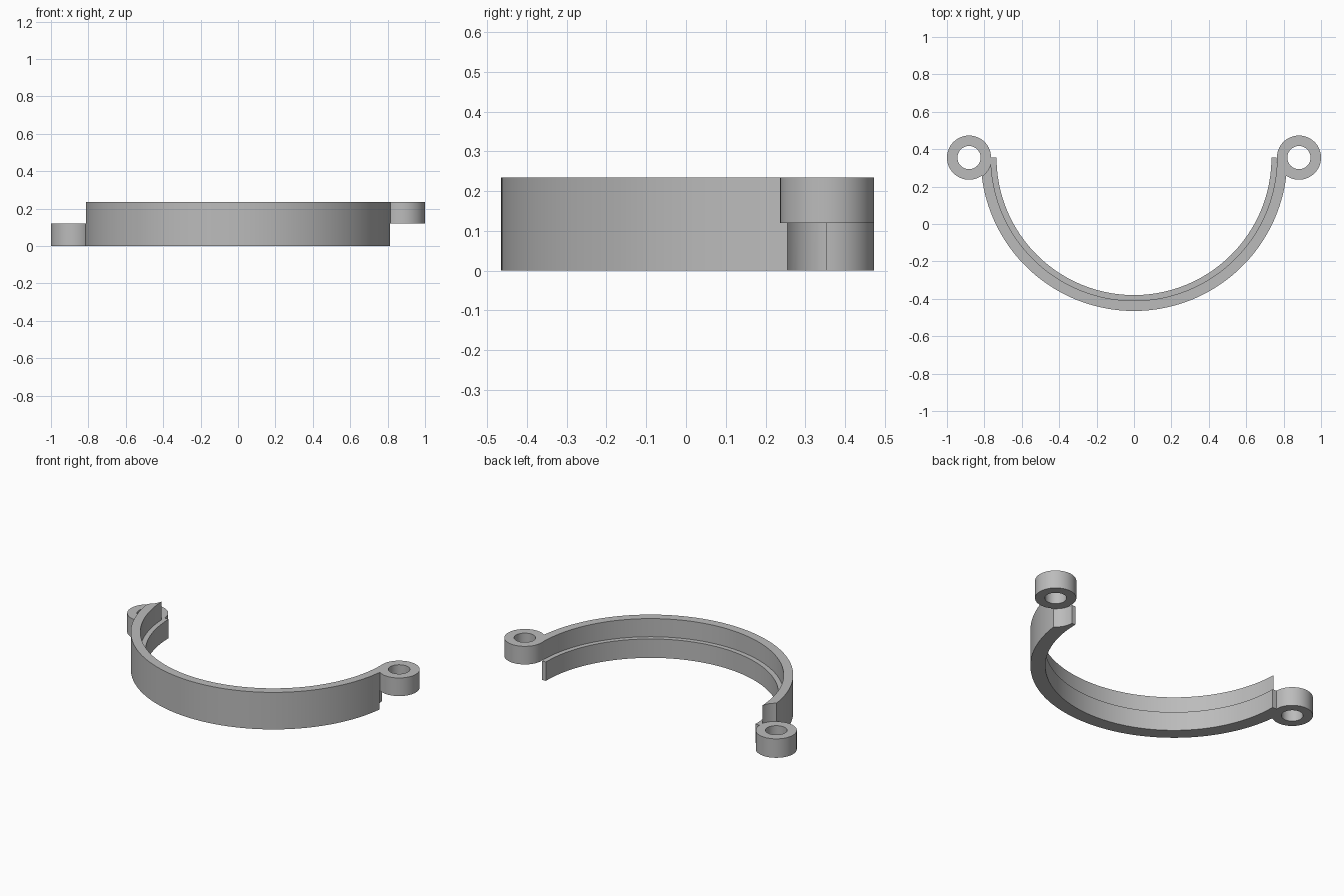
import bpy
import bmesh
import math

cube = bpy.data.objects.get("Cube")
if cube:
    bpy.data.objects.remove(cube, do_unlink=True)

HEIGHT, MID = 0.235, 0.12
AXIS_Y = 0.355          # both the band centre and the hinge pins lie on this line
OUTER, LOWER_INNER, UPPER_INNER = 0.82, 0.735, 0.765
PIN_X, KNUCKLE, CLEARANCE, HOLE = 0.882, 0.118, 0.121, 0.062

grey = bpy.data.materials.new("plain_grey")
grey.use_nodes = True
colour = (0.5, 0.5, 0.5, 1)
grey.diffuse_color = colour
grey.node_tree.nodes["Principled BSDF"].inputs["Base Color"].default_value = colour


def make_object(name, bm):
    bmesh.ops.recalc_face_normals(bm, faces=bm.faces)
    mesh = bpy.data.meshes.new(name)
    bm.to_mesh(mesh)
    bm.free()
    mesh.materials.append(grey)
    obj = bpy.data.objects.new(name, mesh)
    bpy.context.collection.objects.link(obj)
    return obj


def cylinder(name, x, radius, bottom, top):
    bm = bmesh.new()
    bmesh.ops.create_cone(bm, cap_ends=True, segments=64, radius1=radius,
                          radius2=radius, depth=top - bottom)
    bmesh.ops.translate(bm, verts=bm.verts, vec=(x, AXIS_Y, (bottom + top) / 2))
    return make_object(name, bm)


def boolean(target, tool, operation):
    mod = target.modifiers.new(tool.name, 'BOOLEAN')
    mod.operation = operation
    mod.solver = 'EXACT'
    mod.object = tool
    bpy.context.view_layer.objects.active = target
    bpy.ops.object.modifier_apply(modifier=mod.name)
    bpy.data.objects.remove(tool, do_unlink=True)


# Half-round band: stepped section swept through a half turn
section = [(LOWER_INNER, 0), (OUTER, 0), (OUTER, HEIGHT),
           (UPPER_INNER, HEIGHT), (UPPER_INNER, MID), (LOWER_INNER, MID)]
steps = 96
bm = bmesh.new()
rings = []
for i in range(steps + 1):
    a = math.pi * (1 + i / steps)
    rings.append([bm.verts.new((r * math.cos(a), AXIS_Y + r * math.sin(a), z))
                  for r, z in section])
for a, b in zip(rings, rings[1:]):
    for j in range(len(section)):
        k = (j + 1) % len(section)
        bm.faces.new((a[j], a[k], b[k], b[j]))
bm.faces.new(rings[0])
bm.faces.new(rings[-1])
band = make_object("clamp_band", bm)

# Hinge knuckles: upper on the left end, lower on the right end,
# each with a relief cut in the other half of the band
for side, bottom, top in ((1, MID, HEIGHT), (-1, 0, MID)):
    x = side * PIN_X
    relief = (-0.05, MID) if side > 0 else (MID, HEIGHT + 0.05)
    boolean(band, cylinder("relief_cutter", x, CLEARANCE, *relief), 'DIFFERENCE')
    boolean(band, cylinder("hinge_knuckle", x, KNUCKLE, bottom, top), 'UNION')
    boolean(band, cylinder("pin_hole_cutter", x, HOLE, -0.1, HEIGHT + 0.1), 'DIFFERENCE')

# Smooth shading with crisp edges
bpy.ops.object.select_all(action='DESELECT')
band.select_set(True)
bpy.context.view_layer.objects.active = band
bpy.ops.object.shade_smooth_by_angle(angle=math.radians(30))
